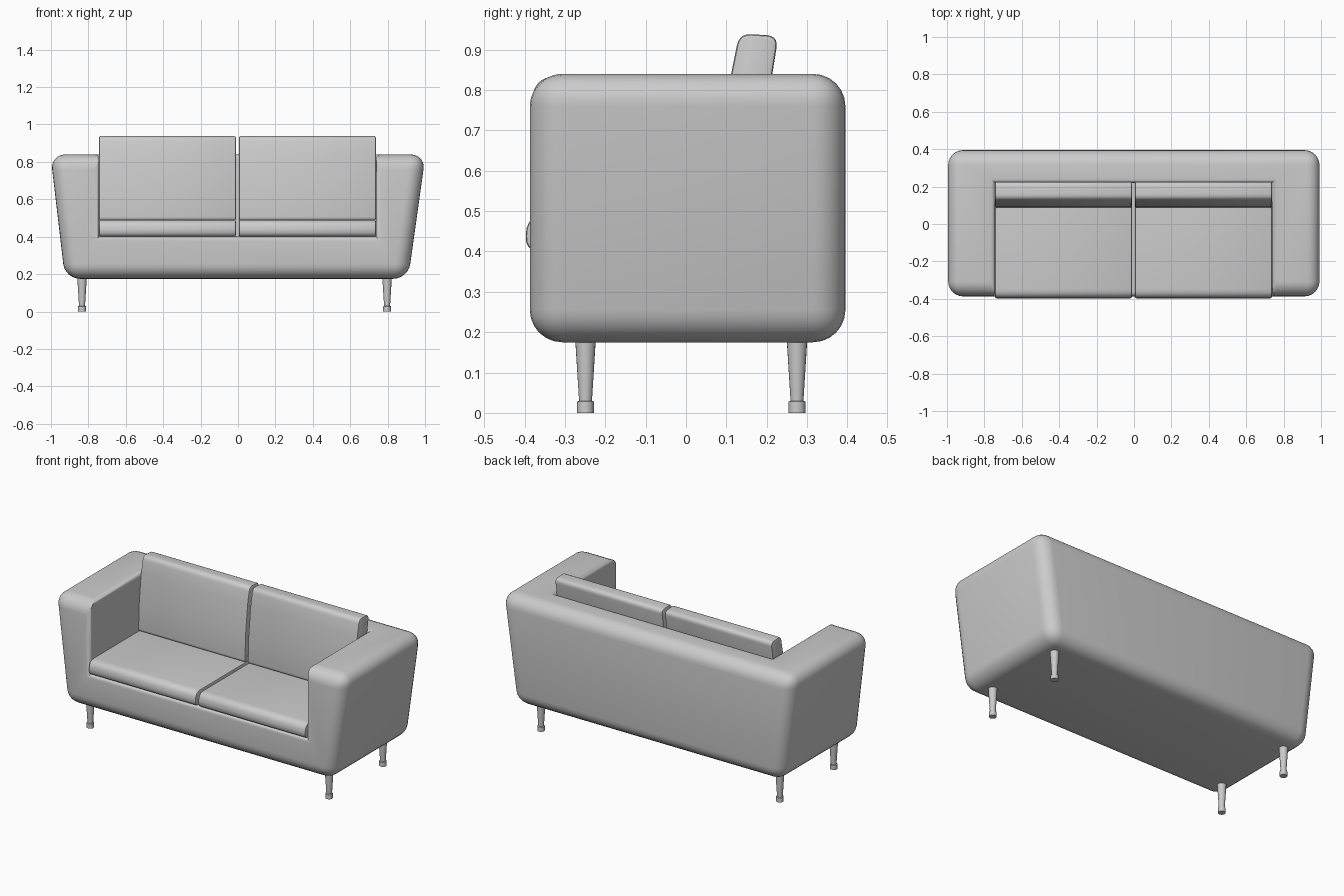
import bpy, bmesh, math
from mathutils import Vector

cube = bpy.data.objects.get("Cube")
if cube:
    bpy.data.objects.remove(cube, do_unlink=True)

# One plain upholstery colour
GREY = (0.6, 0.6, 0.6, 1)
mat = bpy.data.materials.new("light grey")
mat.use_nodes = True
mat.diffuse_color = GREY
mat.node_tree.nodes["Principled BSDF"].inputs["Base Color"].default_value = GREY


def finish(name, bm, bevel=0, segments=3, weighted=False, angle=40):
    """Turn a bmesh into a smooth-shaded object with an optional bevel."""
    bmesh.ops.recalc_face_normals(bm, faces=bm.faces)
    mesh = bpy.data.meshes.new(name)
    bm.to_mesh(mesh)
    bm.free()
    mesh.materials.append(mat)
    obj = bpy.data.objects.new(name, mesh)
    bpy.context.collection.objects.link(obj)
    bpy.ops.object.select_all(action='DESELECT')
    bpy.context.view_layer.objects.active = obj
    obj.select_set(True)
    if bevel:
        mod = obj.modifiers.new("rounding", 'BEVEL')
        mod.width, mod.segments = bevel, segments
        mod.limit_method = 'WEIGHT' if weighted else 'ANGLE'
        mod.angle_limit = math.radians(50)
        bpy.ops.object.modifier_apply(modifier=mod.name)
    bpy.ops.object.shade_smooth_by_angle(angle=math.radians(angle))
    return obj


# Sofa body: tapered box with an open seat recess
FRONT, BACK, RECESS = -0.387, 0.395, 0.22
BOTTOM, FLOOR, TOP = 0.175, 0.40, 0.84


def body():
    bm = bmesh.new()
    v = {}
    for side, low, high, inner in (("r", -0.925, -1.003, -0.742), ("l", 0.91, 1.003, 0.738)):
        for depth, y in (("f", FRONT), ("b", BACK)):
            v[side + depth + "0"] = bm.verts.new((low, y, BOTTOM))
            v[side + depth + "1"] = bm.verts.new((high, y, TOP))
        for depth, y in (("f", FRONT), ("b", RECESS)):
            v["i" + side + depth + "0"] = bm.verts.new((inner, y, FLOOR))
            v["i" + side + depth + "1"] = bm.verts.new((inner, y, TOP))
    faces = (
        "rf0 lf0 lf1 ilf1 ilf0 irf0 irf1 rf1",   # front
        "rf1 irf1 irb1 ilb1 ilf1 lf1 lb1 rb1",   # top rim
        "rb0 lb0 lb1 rb1", "rf0 lf0 lb0 rb0",    # back, underside
        "rf0 rf1 rb1 rb0", "lf0 lf1 lb1 lb0",    # outer sides
        "irf0 ilf0 ilb0 irb0", "irb0 ilb0 ilb1 irb1",
        "irf0 irf1 irb1 irb0", "ilf0 ilf1 ilb1 ilb0")
    for f in faces:
        bm.faces.new([v[k] for k in f.split()])
    bmesh.ops.recalc_face_normals(bm, faces=bm.faces)
    weight = bm.edges.layers.float.new("bevel_weight_edge")
    recess = {p for k, p in v.items() if k[0] == "i"}
    for e in bm.edges:
        if e.is_convex:
            e[weight] = 0.3 if recess & set(e.verts) else 1.0
            if recess & set(e.verts) and not set(e.verts) <= recess:
                e[weight] = 1.0
    return finish("sofa_body", bm, 0.08, 6, weighted=True)


body()


def rounded(points, steps=5):
    """Round the corners of a (y, z, radius) polygon."""
    out = []
    for i, (y, z, r) in enumerate(points):
        p = Vector((y, z))
        if not r:
            out.append(p)
            continue
        before = Vector(points[i - 1][:2]) - p
        after = Vector(points[(i + 1) % len(points)][:2]) - p
        a, b = p + before.normalized() * r, p + after.normalized() * r
        for s in range(steps + 1):
            t = s / steps
            out.append(a * (1 - t) ** 2 + p * 2 * t * (1 - t) + b * t * t)
    return out


def cushion(name, profile, x0, x1):
    bm = bmesh.new()
    face = bm.faces.new([bm.verts.new((x0, p.x, p.y)) for p in rounded(profile)])
    ext = bmesh.ops.extrude_face_region(bm, geom=[face])["geom"]
    moved = [g for g in ext if isinstance(g, bmesh.types.BMVert)]
    bmesh.ops.translate(bm, verts=moved, vec=(x1 - x0, 0, 0))
    finish(name, bm, 0.008, 2)


SEAT = [(-0.397, 0.40, 0.035), (0.20, 0.40, 0), (0.20, 0.49, 0.02), (-0.397, 0.49, 0.05)]
BACKREST = [(0.085, 0.487, 0.02), (0.175, 0.487, 0.02), (0.192, 0.66, 0), (0.214, 0.84, 0),
            (0.229, 0.934, 0.03), (0.132, 0.94, 0.03), (0.112, 0.84, 0), (0.092, 0.66, 0)]
for side, x0, x1 in (("right", -0.743, -0.012), ("left", 0.005, 0.737)):
    cushion(side + "_seat_cushion", SEAT, x0, x1)
    cushion(side + "_back_cushion", BACKREST, x0, x1)


# Tapered legs with a small collar foot
LEG = [(0.021, 0), (0.021, 0.028), (0.016, 0.030), (0.026, 0.19)]


def leg(name, x, y, sides=20):
    bm = bmesh.new()
    rings = []
    for r, z in LEG:
        rings.append([bm.verts.new((x + r * math.cos(k * math.tau / sides),
                                    y + r * math.sin(k * math.tau / sides), z))
                      for k in range(sides)])
    for a, b in zip(rings, rings[1:]):
        for k in range(sides):
            n = (k + 1) % sides
            bm.faces.new((a[k], a[n], b[n], b[k]))
    bm.faces.new(rings[0])
    bm.faces.new(rings[-1])
    finish(name, bm, angle=35)


for side, x in (("right", -0.834), ("left", 0.797)):
    for end, y in (("front", -0.249), ("back", 0.275)):
        leg(f"{end}_{side}_leg", x, y)
